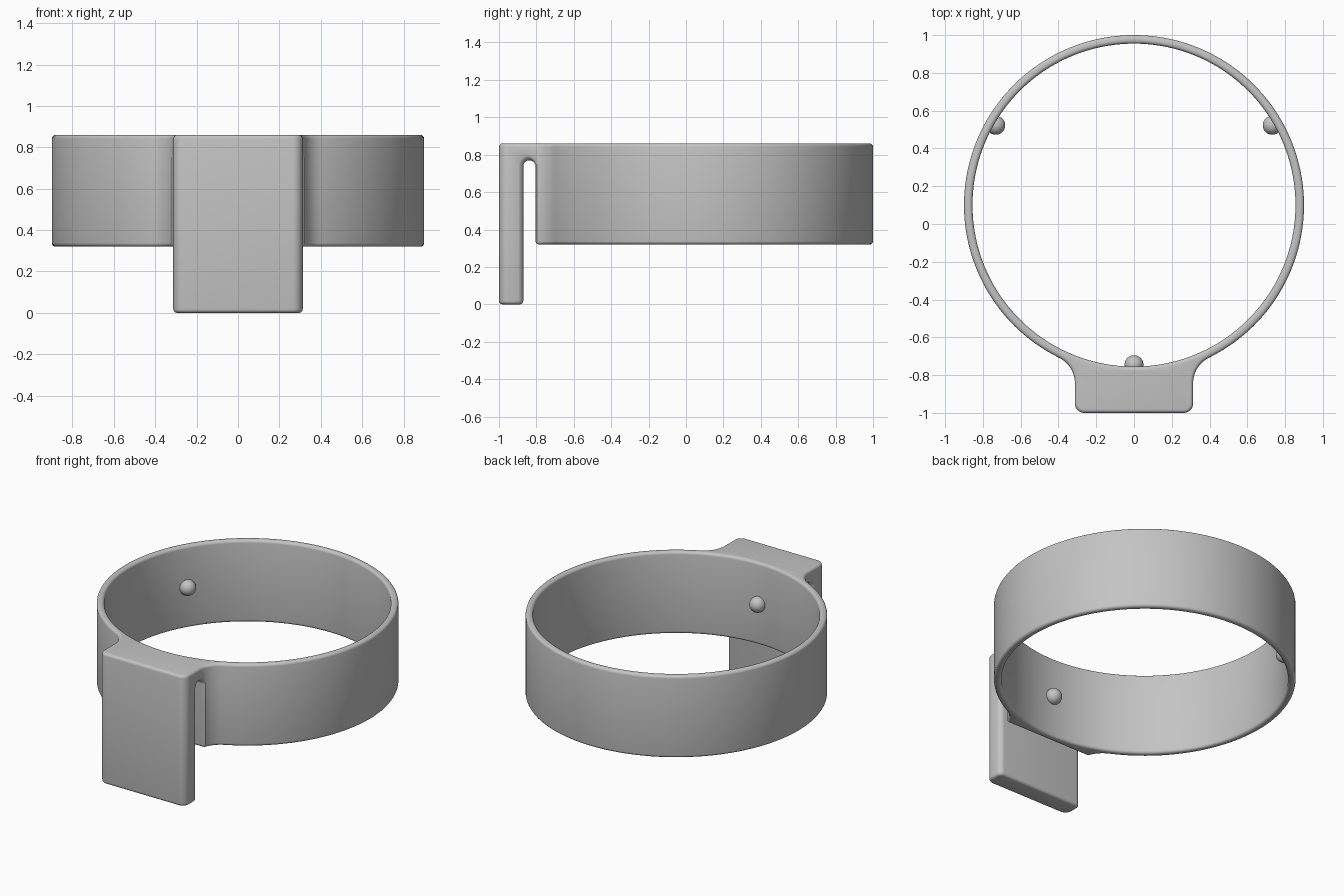
import bpy, bmesh, math
from math import sin, cos, pi, sqrt, atan2
from mathutils import Vector

if "Cube" in bpy.data.objects:
    bpy.data.objects.remove(bpy.data.objects["Cube"])

CY, R_OUT, R_IN = 0.10, 0.90, 0.855     # ring centre and radii
TOP, RING_BOTTOM = 0.86, 0.32
PLATE_X, FRONT, CORNER = 0.313, -1.0, 0.05
FILLET = 0.15                            # neck blend radius
SLOT_Y, SLOT_HALF, SLOT_Z = -0.837, 0.033, 0.737
FLARE = 0.035                            # rounding of slot mouth

grey = bpy.data.materials.new("plain grey")
grey.use_nodes = True
colour = (0.55, 0.55, 0.55, 1)
grey.diffuse_color = colour
grey.node_tree.nodes["Principled BSDF"].inputs["Base Color"].default_value = colour


def make_object(name, bm):
    bmesh.ops.recalc_face_normals(bm, faces=bm.faces[:])
    mesh = bpy.data.meshes.new(name)
    bm.to_mesh(mesh)
    bm.free()
    obj = bpy.data.objects.new(name, mesh)
    mesh.materials.append(grey)
    bpy.context.collection.objects.link(obj)
    return obj


def loft(name, sections):
    """Closed solid through matching closed loops."""
    bm = bmesh.new()
    rings = [[bm.verts.new(p) for p in s] for s in sections]
    n = len(rings[0])
    for a, b in zip(rings, rings[1:]):
        for i in range(n):
            j = (i + 1) % n
            bm.faces.new((a[i], a[j], b[j], b[i]))
    bm.faces.new(rings[0])
    bm.faces.new(rings[-1])
    return make_object(name, bm)


def prism(name, points, z0, z1):
    return loft(name, [[(x, y, z) for x, y in points] for z in (z0, z1)])


def arc(cx, cy, r, a0, a1, steps):
    return [(cx + r * cos(a0 + (a1 - a0) * i / steps),
             cy + r * sin(a0 + (a1 - a0) * i / steps)) for i in range(steps + 1)]


# Outline: ring, blended neck and rounded plate corners
fx = PLATE_X + FILLET
fy = CY - sqrt((R_OUT + FILLET) ** 2 - fx ** 2)
join = atan2(fy - CY, fx)
half = arc(PLATE_X - CORNER, FRONT + CORNER, CORNER, -pi / 2, 0, 8)
half += arc(fx, fy, FILLET, pi, join + pi, 14)
half += arc(0, CY, R_OUT, join, pi / 2, 76)[1:]
outline = half + [(-x, y) for x, y in reversed(half[:-1])]
body = prism("ring_with_clip", outline, 0, TOP)

# Cutters: bore, space beneath the ring, and arched slot with a flared mouth
bore = prism("bore_cutter", arc(0, CY, R_IN, 0, 2 * pi * 159 / 160, 159), -0.1, 1)
under = prism("underside_cutter",
              [(-1.2, SLOT_Y), (1.2, SLOT_Y), (1.2, 1.2), (-1.2, 1.2)], -0.1, RING_BOTTOM)


def slot_section(side, d, inset, outside=False):
    h = SLOT_HALF + d
    pts = []
    for i in range(-1, 18):
        a = pi * min(max(i, 0), 16) / 16
        x = 0.6 if outside else PLATE_X + 0.001 + 0.02 * max(0, cos(a)) - inset
        z = -0.1 if i in (-1, 17) else SLOT_Z + h * sin(a)
        pts.append((side * x, SLOT_Y + h * cos(a), z))
    return pts


angles = [pi / 2 * i / 7 for i in range(8)]
right = [slot_section(1, FLARE * (1 - cos(a)), FLARE * (1 - sin(a))) for a in angles]
right.append(slot_section(1, FLARE, 0, True))
left = [[(-x, y, z) for x, y, z in s] for s in reversed(right)]
slot = loft("slot_cutter", left + right)

cutters = [bore, under, slot]
for c in cutters:
    c.hide_render = True
    m = body.modifiers.new(c.name, "BOOLEAN")
    m.operation, m.solver, m.object = "DIFFERENCE", "EXACT", c
weld = body.modifiers.new("weld", "WELD")
weld.merge_threshold = 0.0005
bevel = body.modifiers.new("edge_rounding", "BEVEL")
bevel.width, bevel.segments = 0.018, 4
bevel.limit_method, bevel.angle_limit = "ANGLE", math.radians(52)
bevel.use_clamp_overlap = False

# Bake the shape and discard the cutters
graph = bpy.context.evaluated_depsgraph_get()
baked = bpy.data.meshes.new_from_object(body.evaluated_get(graph))
body.modifiers.clear()
body.data = baked
for c in cutters:
    bpy.data.objects.remove(c)

# Three grip nubs on the inner wall
nubs = []
for name, deg in (("nub_left", 30), ("nub_right", 150), ("nub_front", 270)):
    a = math.radians(deg)
    bm = bmesh.new()
    bmesh.ops.create_uvsphere(bm, u_segments=32, v_segments=16, radius=0.05)
    bmesh.ops.translate(bm, verts=bm.verts[:],
                        vec=Vector((0.845 * cos(a), CY + 0.845 * sin(a), 0.59)))
    nubs.append(make_object(name, bm))

bpy.ops.object.select_all(action="DESELECT")
for obj in [body] + nubs:
    obj.select_set(True)
bpy.context.view_layer.objects.active = body
bpy.ops.object.shade_smooth_by_angle(angle=math.radians(40))
